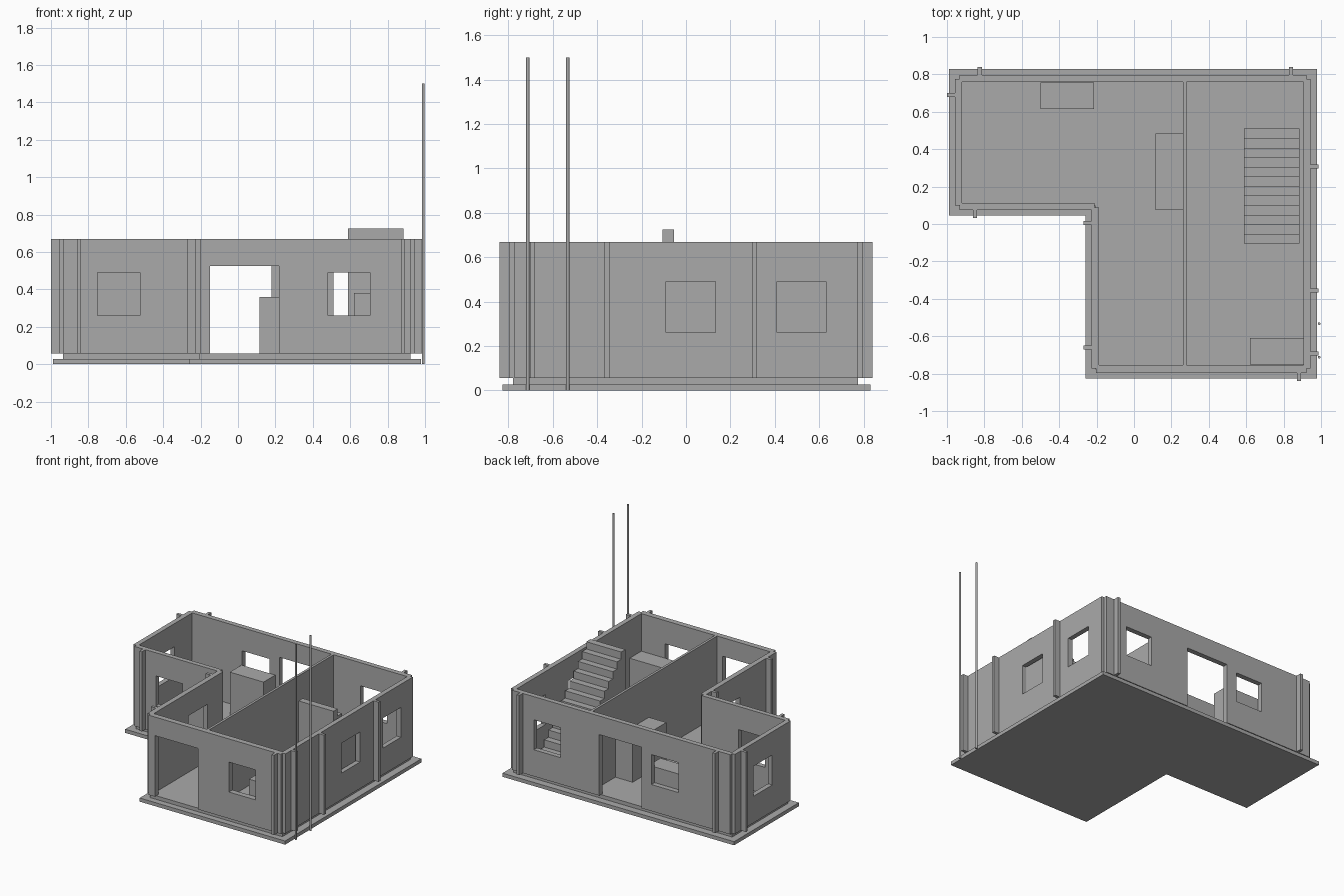
import bpy, bmesh

cube = bpy.data.objects.get("Cube")
if cube:
    bpy.data.objects.remove(cube, do_unlink=True)

concrete = bpy.data.materials.new("concrete_grey")
concrete.use_nodes = True
GREY = (0.4, 0.4, 0.4, 1)
concrete.diffuse_color = GREY
concrete.node_tree.nodes["Principled BSDF"].inputs["Base Color"].default_value = GREY

SLAB_TOP, FLOOR, TOP = 0.028, 0.056, 0.668


def finish(name, bm):
    bmesh.ops.recalc_face_normals(bm, faces=bm.faces)
    mesh = bpy.data.meshes.new(name)
    bm.to_mesh(mesh)
    bm.free()
    mesh.materials.append(concrete)
    ob = bpy.data.objects.new(name, mesh)
    bpy.context.collection.objects.link(ob)
    return ob


def extrude(bm, points, offset):
    face = bm.faces.new([bm.verts.new(p) for p in points])
    new = bmesh.ops.extrude_face_region(bm, geom=[face])["geom"]
    moved = [g for g in new if isinstance(g, bmesh.types.BMVert)]
    bmesh.ops.translate(bm, verts=moved, vec=offset)


def prism(name, outline, z0, z1):
    bm = bmesh.new()
    extrude(bm, [(x, y, z0) for x, y in outline], (0, 0, z1 - z0))
    return finish(name, bm)


def boxes(name, items):
    bm = bmesh.new()
    for x0, x1, y0, y1, z0, z1 in items:
        extrude(bm, [(x0, y0, z0), (x1, y0, z0), (x1, y1, z0), (x0, y1, z0)],
                (0, 0, z1 - z0))
    return finish(name, bm)


def l_plan(left, right, front, back, step_x, step_y):
    return [(step_x, front), (right, front), (right, back),
            (left, back), (left, step_y), (step_x, step_y)]


def notch(plan, corners, n=0.023):
    """Cut a small square out of the chosen corners of a right-angled plan."""
    out = []
    for i, (x, y) in enumerate(plan):
        if i not in corners:
            out.append((x, y))
            continue
        px, py = plan[i - 1]
        qx, qy = plan[(i + 1) % len(plan)]
        sign = lambda v: (v > 1e-6) - (v < -1e-6)
        ax, ay = n * sign(px - x), n * sign(py - y)
        bx, by = n * sign(qx - x), n * sign(qy - y)
        out += [(x + ax, y + ay), (x + ax + bx, y + ay + by), (x + bx, y + by)]
    return out


# Foundation and floor
prism("foundation_slab", l_plan(-0.99, 0.978, -0.825, 0.83, -0.258, 0.045), 0, SLAB_TOP)
prism("floor", l_plan(-0.935, 0.922, -0.778, 0.775, -0.205, 0.095), SLAB_TOP, FLOOR)

# Outer walls: notched shell, hollowed, then pierced by doors and windows
L, R, F, B, SX, SY = -0.957, 0.944, -0.796, 0.797, -0.227, 0.075
walls = prism("outer_walls", notch(l_plan(L, R, F, B, SX, SY), range(5)), FLOOR, TOP)
room = prism("room_cutter",
             notch(l_plan(-0.92, 0.907, -0.753, 0.758, -0.188, 0.112), [5]), 0, 1)

SILL, HEAD, DOOR_HEAD = 0.26, 0.49, 0.525
T = 0.06  # half depth of an opening cutter


def along_x(x0, x1, y, z0=SILL, z1=HEAD):
    return (x0, x1, y - T, y + T, z0, z1)


def along_y(y0, y1, x):
    return (x - T, x + T, y0, y1, SILL, HEAD)


openings = boxes("opening_cutter", [
    along_x(-0.15, 0.218, F, 0, DOOR_HEAD),
    along_x(-0.18, 0.18, B, 0, DOOR_HEAD),
    along_x(0.48, 0.705, F),
    along_x(-0.75, -0.523, SY),
    along_x(0.51, 0.735, B),
    along_x(-0.495, -0.265, B),
    along_y(-0.09, 0.132, R),
    along_y(0.41, 0.63, R),
    along_y(0.32, 0.545, L),
    along_y(-0.33, -0.1, SX),
])
for cutter in (room, openings):
    cutter.hide_render = True
    mod = walls.modifiers.new(cutter.name, "BOOLEAN")
    mod.operation, mod.solver, mod.object = "DIFFERENCE", "EXACT", cutter
bpy.context.view_layer.objects.active = walls
for cutter in (room, openings):
    bpy.ops.object.modifier_apply(modifier=cutter.name)
    bpy.data.objects.remove(cutter, do_unlink=True)

# Dividing wall
boxes("dividing_wall", [(0.263, 0.282, -0.753, 0.758, FLOOR, TOP)])

# Thin fins standing out from the walls
D, W = 0.043, 0.011
fins = [(x - W, x + W, B, B + D, FLOOR, TOP) for x in (-0.825, 0.84)]
fins += [(x - W, x + W, y - D, y, FLOOR, TOP) for x, y in ((-0.85, SY), (0.882, F))]
fins += [(R, R + D, y - W, y + W, FLOOR, TOP) for y in (0.308, -0.355, -0.692)]
fins += [(x - D, x, y - W, y + W, FLOOR, TOP)
         for x, y in ((L, 0.69), (SX, 0.005), (SX, -0.66))]
boxes("wall_fins", fins)

# Solid staircase rising towards the front
STEPS, Y_LOW, Y_HIGH, STAIR_TOP = 12, 0.51, -0.105, 0.725
run, rise = (Y_HIGH - Y_LOW) / STEPS, (STAIR_TOP - FLOOR) / STEPS
profile = [(Y_HIGH, FLOOR), (Y_LOW, FLOOR)]
for i in range(STEPS):
    z = FLOOR + (i + 1) * rise
    profile += [(Y_LOW + i * run, z), (Y_LOW + (i + 1) * run, z)]
bm = bmesh.new()
extrude(bm, [(0.588, y, z) for y, z in profile], (0.297, 0, 0))
finish("staircase", bm)

# Furniture blocks
boxes("back_counter", [(-0.5, -0.213, 0.615, 0.757, FLOOR, 0.38)])
boxes("front_counter", [(0.62, 0.906, -0.752, -0.61, FLOOR, 0.38)])
boxes("middle_cabinet", [(0.115, 0.263, 0.075, 0.483, FLOOR, 0.36)])

# Tall poles beside the right-hand wall
for name, y in (("front_pole", -0.712), ("rear_pole", -0.533)):
    bpy.ops.mesh.primitive_cylinder_add(vertices=12, radius=0.0075, depth=1.5,
                                        location=(0.99, y, 0.75))
    pole = bpy.context.object
    pole.name = name
    pole.data.materials.append(concrete)
